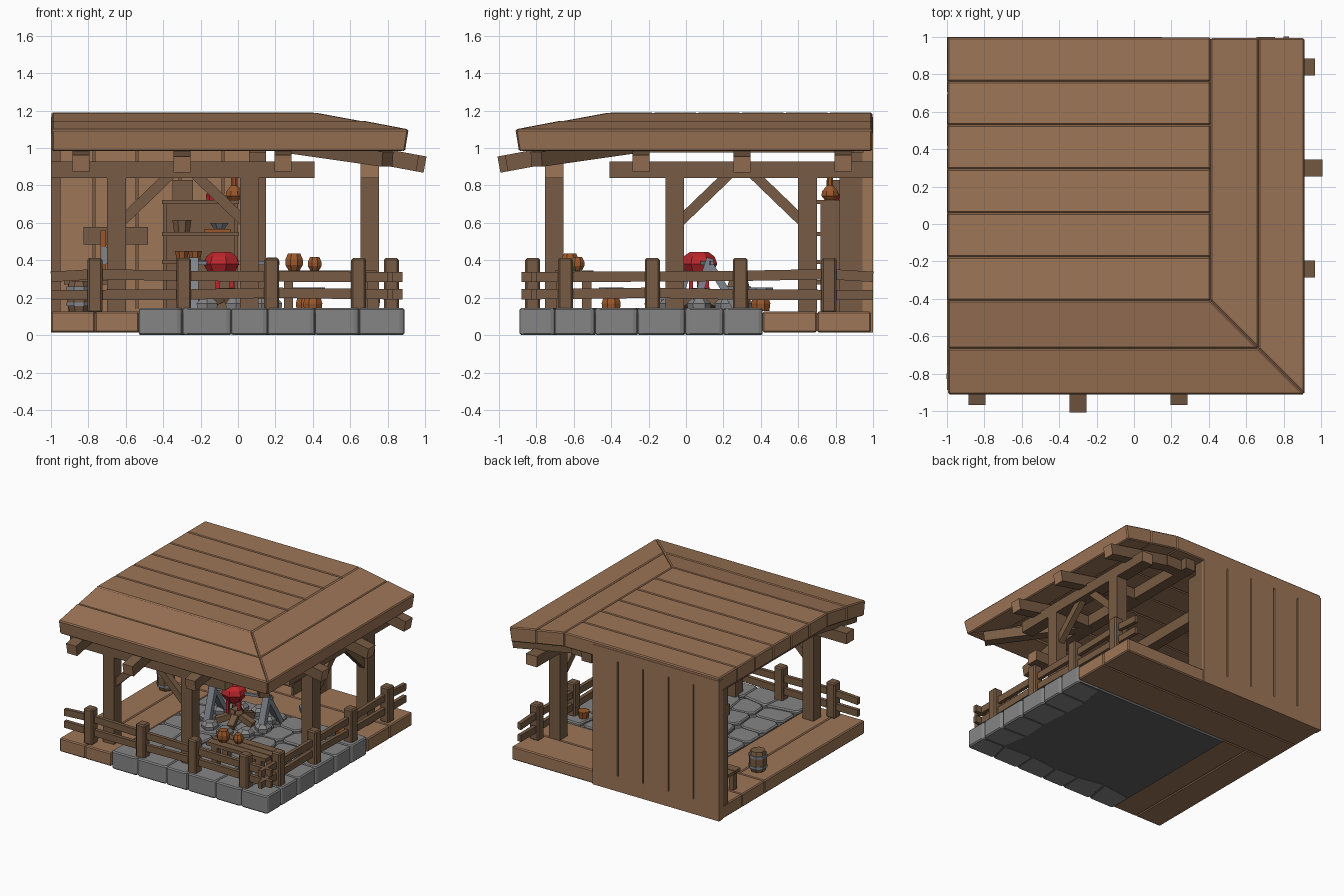
import bpy, bmesh, math, random
from mathutils import Vector, Matrix

if "Cube" in bpy.data.objects:
    bpy.data.objects.remove(bpy.data.objects["Cube"])
random.seed(4)

def mat(name, r, g, b):
    m = bpy.data.materials.new(name)
    m.diffuse_color = (r, g, b, 1)
    m.use_nodes = True
    m.node_tree.nodes["Principled BSDF"].inputs["Base Color"].default_value = m.diffuse_color
    return m
LIGHT = mat("light wood", .34, .18, .096)
DARK = mat("dark wood", .185, .105, .057)
STONE = mat("stone grey", .235, .235, .24)
SLAB = mat("mortar grey", .12, .12, .12)
IRON = mat("iron grey", .22, .24, .27)
RED = mat("red", .50, .02, .025)
CLAY = mat("clay orange", .32, .095, .025)

def finish(name, bm, mats, bevel=0):
    bmesh.ops.recalc_face_normals(bm, faces=bm.faces)
    me = bpy.data.meshes.new(name)
    bm.to_mesh(me); bm.free()
    ob = bpy.data.objects.new(name, me)
    bpy.context.collection.objects.link(ob)
    for m in mats:
        me.materials.append(m)
    if bevel:
        b = ob.modifiers.new("bevel", 'BEVEL')
        b.width = bevel; b.segments = 1
    return ob

def loft(name, a, b, m, bevel=0):
    """Solid between two matching point loops."""
    bm = bmesh.new()
    va = [bm.verts.new(p) for p in a]; vb = [bm.verts.new(p) for p in b]
    bm.faces.new(va); bm.faces.new(vb)
    n = len(a)
    for i in range(n):
        bm.faces.new((va[i], va[(i+1) % n], vb[(i+1) % n], vb[i]))
    return finish(name, bm, [m], bevel)

def box(name, x0, x1, y0, y1, z0, z1, m, bevel=0):
    q = [(x0, y0), (x1, y0), (x1, y1), (x0, y1)]
    return loft(name, [(*p, z0) for p in q], [(*p, z1) for p in q], m, bevel)

def beam(name, p, q, w, h, m=DARK, end=None, bevel=0):
    """Square timber from p to q; its end faces may have their own colour."""
    p, q = Vector(p), Vector(q)
    d = (q - p).normalized()
    s = d.cross(Vector((0, 0, 1)))
    s = s.normalized() if s.length > .01 else Vector((1, 0, 0))
    u = s.cross(d)
    c = [(-1, -1), (1, -1), (1, 1), (-1, 1)]
    ob = loft(name, [p + s*i*w/2 + u*j*h/2 for i, j in c], [q + s*i*w/2 + u*j*h/2 for i, j in c], m, bevel)
    if end:
        ob.data.materials.append(end)
        for f in ob.data.polygons:
            if abs(f.normal.dot(d)) > .9:
                f.material_index = 1
    return ob

def turned(name, x, y, prof, m, n=8):
    """Low-poly turned shape from (radius, height) pairs."""
    bm = bmesh.new()
    rings = [[bm.verts.new((x + r*math.cos(2*math.pi*(k+.5)/n), y + r*math.sin(2*math.pi*(k+.5)/n), z))
              for k in range(n)] for r, z in prof]
    bm.faces.new(rings[0]); bm.faces.new(rings[-1])
    for a, b in zip(rings, rings[1:]):
        for k in range(n):
            bm.faces.new((a[k], a[(k+1) % n], b[(k+1) % n], b[k]))
    return finish(name, bm, [m])

def both(x, y):
    """A front-side point and its mirror on the right side."""
    return (("front", (x, y)), ("right", (-y, -x)))

# Timber floor: planks on the left and back
for i in range(2):
    box("left_floor_plank", -1+i*.235, -.765+i*.235, -.89, .41, .015, .125, LIGHT, .008)
    box("back_floor_plank", -1, .89, .41+i*.29, .70+i*.29, .015, .125, LIGHT, .008)

# Stone floor: jittered grid of cut-corner flagstones on a mortar slab
box("mortar_slab", -.53, .87, -.87, .41, 0.002, .122, SLAB)
N = 6
grid = {}
for i in range(N+1):
    for j in range(N+1):
        jx = random.uniform(-.035, .035) if 0 < i < N else 0
        jy = random.uniform(-.035, .035) if 0 < j < N else 0
        grid[i, j] = Vector((-.53 + 1.42*i/N + jx, -.89 + 1.30*j/N + jy))
for i in range(N):
    for j in range(N):
        q = [grid[i, j], grid[i+1, j], grid[i+1, j+1], grid[i, j+1]]
        c = sum(q, Vector((0, 0)))/4
        edge = i == N-1 or j == 0
        t = .07 if edge else .17
        pts = []
        for k in range(4):
            for s in (t, 1-t):
                pts.append(c + (q[k].lerp(q[(k+1) % 4], s) - c)*(1 if edge else .97))
        top = .145 if edge else random.uniform(.132, .145)
        loft("edge_stone" if edge else "flagstone", [(*p, 0 if edge else .1) for p in pts],
             [(*p, top) for p in pts], STONE, .009)

# Roof: flat planks, then two sloping rings mitred at the corner
for k in range(6):
    y = -.41 + k*.2345
    box("roof_plank", -.998, .41, y, y+.2345, 1.07, 1.19, LIGHT, .008)
rings = {"inner": [(.41, 1.19), (.665, 1.143), (.665, 1.026), (.41, 1.07)],
         "outer": [(.665, 1.147), (.912, 1.10), (.893, .983), (.665, 1.024)]}
for nm, prof in rings.items():
    a = [(d, -d, z) for d, z in prof]
    b = [(d, .995, z) for d, z in prof]
    loft("right_roof_" + nm, a, b, LIGHT, .008)
    loft("front_roof_" + nm, [(-y, -x, z) for x, y, z in a], [(-y, -x, z) for x, y, z in b], LIGHT, .008)

# Back wall of boards with narrow gaps and a backing
box("wall_backing", -.99, .14, .955, .985, .03, 1.16, DARK)
for k in range(5):
    x = -1 + k*.23
    box("wall_board", x+.005*(k > 0), x+.23-.005*(k < 4), .945, 1, .015, 1.165, LIGHT)
for z0, z1 in ((.015, .14), (1.08, 1.165)):
    box("wall_rail", -1, .15, .95, 1, z0, z1, LIGHT)
box("wall_end_post", .06, .15, .82, .90, .12, .98, DARK)
box("wall_end_post", .06, .15, .90, .975, .12, 1.07, DARK)
box("wall_corner_post", -1, -.95, .88, .96, .12, 1.07, DARK)
beam("wall_top_beam", (-1, .9, .883), (.15, .9, .883), .09, .085)

# Posts, beams, braces and rafters, mirrored across the corner diagonal
def pair(name, p, q, w, h, **kw):
    beam("front_" + name, p, q, w, h, **kw)
    beam("right_" + name, (-p[1], -p[0], p[2]), (-q[1], -q[0], q[2]), w, h, **kw)
pair("beam", (-1, -.705, .883), (.41, -.705, .883), .10, .088, end=LIGHT)
for x, s in ((-.65, 1), (.06, -1)):
    pair("post", (x, -.705, .12), (x, -.705, .845), .10, .10)
    pair("brace", (x+s*.03, -.705, .61), (x+s*.30, -.705, .87), .05, .055)
for x, tip in ((-.84, -.96), (-.30, -1), (.24, -.96)):
    pair("rafter", (x, -.40, 1.023), (x, tip, 1.023-.186*(-.40-tip)), .09, .088, end=LIGHT)
for x in (-.84, -.30, .24):
    beam("ceiling_joist", (x, -.42, 1.02), (x, .95, 1.02), .09, .09)
for y in (-.24, .30, .85):
    beam("ceiling_tie", (.24, y, 1.018), (.42, y, 1.018), .09, .088)
beam("hip_rafter", (.24, -.24, 1.02), (.80, -.80, .94), .08, .08)

# Railings: chunky posts with wavy rails
for x in (-.765, -.29, .18, .645):
    for side, (px, py) in both(x, -.82):
        box(side + "_rail_post", px-.04, px+.04, py-.04, py+.04, .12, .412, DARK, .01)
stops = [-1, -.765, -.29, .18, .645, .88]
for z in (.222, .318):
    zs = [z + random.uniform(-.008, .008) for s in stops]
    for k in range(5):
        pair("rail", (stops[k], -.815, zs[k]), (stops[k+1], -.815, zs[k+1]), .03, .055)

# Cooking fire: iron forks, spit, red cauldron and logs
for x, y in ((-.24, .02), (.18, .12)):
    beam("spit_support", (x, y-.08, .13), (x, y+.01, .41), .055, .04, m=IRON)
    beam("spit_support", (x, y+.16, .13), (x, y+.01, .37), .055, .04, m=IRON)
beam("spit", (-.28, .02, .385), (.22, .14, .385), .02, .02, m=IRON)
turned("cauldron", -.085, .07, [(.035, .30), (.075, .335), (.10, .38), (.085, .42), (.05, .445)], RED, 7)
for k in range(3):
    a = k*2.1
    x, y = -.085+.05*math.cos(a), .07+.05*math.sin(a)
    beam("cauldron_leg", (x, y, .22), (x, y, .34), .02, .02, m=RED)
for k in range(5):
    a = k*1.25
    dx, dy = .15*math.cos(a), .15*math.sin(a)
    beam("firewood", (-.06-dx*.3, .07-dy*.3, .23), (-.06+dx, .07+dy, .16), .05, .045)
for k in range(9):
    a = k*2*math.pi/9
    turned("hearth_stone", -.05+.23*math.cos(a), .07+.23*math.sin(a), [(.06, .13), (.065, .17), (.04, .195)], STONE, 6)

# Bench with two clay pots
for k in range(3):
    box("bench_board", .2, .74, -.70+k*.07, -.635+k*.07, .315, .345, DARK)
for x in (.27, .67):
    for y in (-.67, -.53):
        box("bench_leg", x-.025, x+.025, y-.025, y+.025, .13, .32, DARK)
turned("large_pot", .30, -.62, [(.032, .345), (.05, .375), (.05, .405), (.035, .437)], CLAY)
turned("small_pot", .41, -.58, [(.025, .345), (.04, .37), (.04, .39), (.027, .417)], CLAY)

# Low stools and a bucket
for x, y in ((.40, -.40), (.36, .40)):
    turned("stool_base", x, y, [(.05, .13), (.055, .17), (.04, .22)], CLAY)
    turned("stool_seat", x, y, [(.07, .22), (.07, .255)], IRON)
turned("bucket", .72, .3, [(.035, .13), (.045, .20)], CLAY)

# Shelf against the wall, stocked with pots
for x in (-.40, -.02):
    box("shelf_side", x, x+.02, .72, .94, .12, .715, DARK)
box("shelf_back", -.40, 0, .91, .945, .12, .715, DARK)
for z in (.2, .38, .53, .70):
    box("shelf_board", -.405, .005, .70, .945, z, z+.022, DARK)
box("storage_box", -.35, -.24, .75, .9, .72, .83, DARK)
turned("bottle", -.02, .77, [(.03, .722), (.05, .745), (.045, .77), (.018, .80), (.018, .84), (.025, .85)], CLAY)
turned("red_jar", -.14, .79, [(.03, .722), (.035, .75), (.02, .77)], RED)
turned("basket", -.30, .79, [(.045, .552), (.055, .615)], DARK)
box("tray", -.18, -.04, .74, .88, .552, .568, CLAY)
turned("iron_bowl", -.1, .8, [(.03, .568), (.055, .60)], IRON)
for x in (-.30, -.23):
    turned("clay_bowl", x, .78, [(.03, .40), (.04, .45)], CLAY)

# Tool rack with hanging axe
box("tool_rack", -.825, -.48, .915, .945, .485, .578, DARK)
beam("axe_handle", (-.72, .90, .30), (-.72, .90, .56), .028, .028, m=CLAY)
box("axe_blade", -.73, -.63, .885, .91, .38, .47, IRON)

# Barrel and low work table by the open left side
turned("barrel", -.85, .28, [(.055, .125), (.07, .17), (.07, .24), (.055, .29)], DARK)
for z in (.155, .24):
    turned("barrel_hoop", -.85, .28, [(.073, z), (.073, z+.02)], IRON)
for k in range(3):
    box("low_table_board", -.93, -.62, .62+k*.08, .695+k*.08, .27, .295, DARK)
for x in (-.91, -.68):
    for y in (.64, .81):
        box("low_table_leg", x, x+.045, y, y+.04, .12, .27, DARK)
